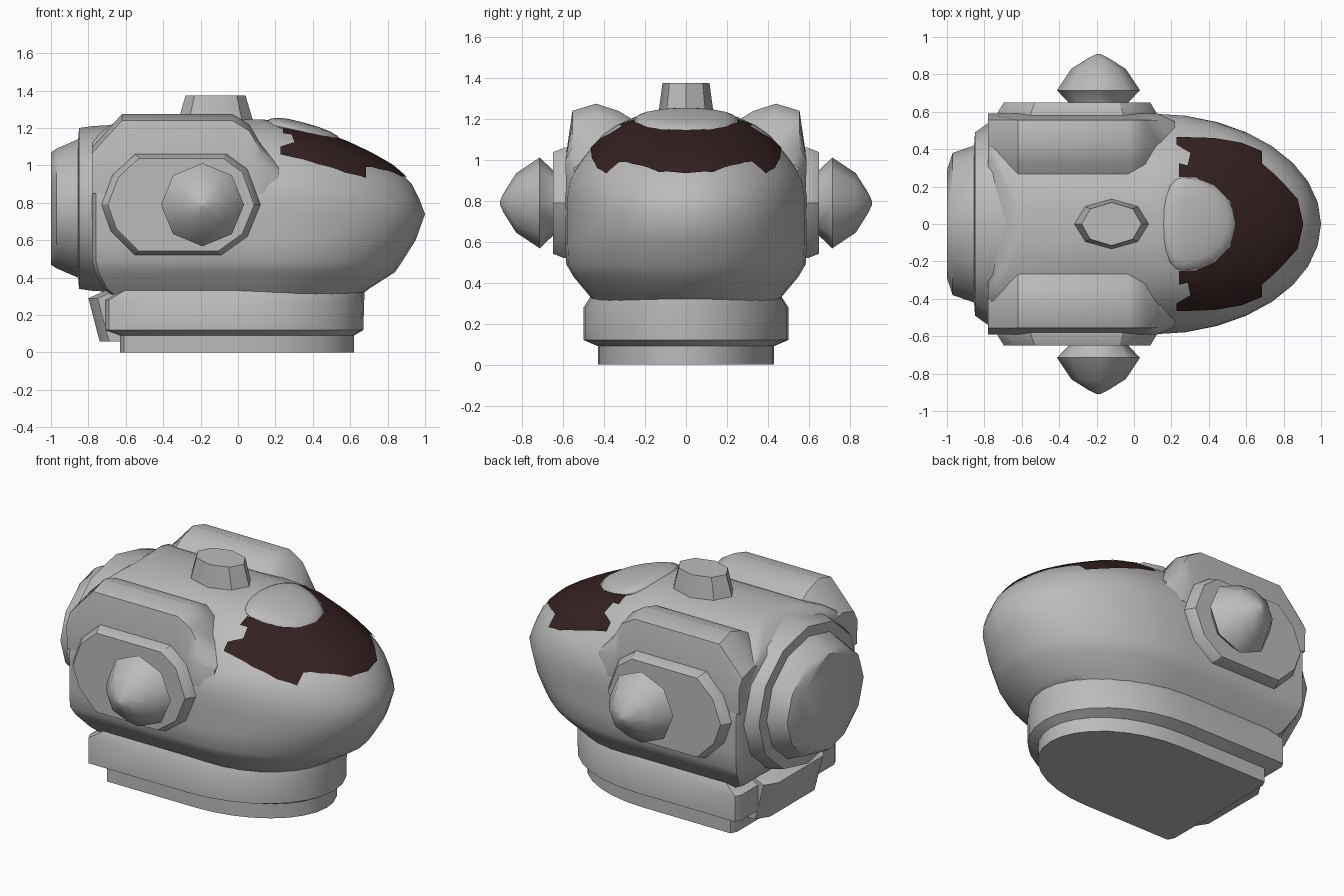
import bpy, bmesh, math
from mathutils import Vector, Matrix
from mathutils.bvhtree import BVHTree
from mathutils.geometry import delaunay_2d_cdt

if "Cube" in bpy.data.objects:
    bpy.data.objects.remove(bpy.data.objects["Cube"])


def material(name, rgb):
    m = bpy.data.materials.new(name)
    m.diffuse_color = (*rgb, 1)
    m.use_nodes = True
    m.node_tree.nodes["Principled BSDF"].inputs["Base Color"].default_value = m.diffuse_color
    return m


GREY = material("grey", (0.5, 0.5, 0.5))
DARK = material("dark_maroon", (0.035, 0.015, 0.015))


def make(name, bm, mat=GREY, angle=40):
    me = bpy.data.meshes.new(name)
    bm.to_mesh(me)
    bm.free()
    me.materials.append(mat)
    ob = bpy.data.objects.new(name, me)
    bpy.context.collection.objects.link(ob)
    bpy.ops.object.select_all(action='DESELECT')
    ob.select_set(True)
    bpy.context.view_layer.objects.active = ob
    bpy.ops.object.shade_smooth_by_angle(angle=math.radians(angle))
    return ob


def loft(rings):
    """Skin a list of equal-length closed rings and cap both ends."""
    bm = bmesh.new()
    vs = [[bm.verts.new(p) for p in r] for r in rings]
    n = len(vs[0])
    for a, b in zip(vs, vs[1:]):
        for i in range(n):
            j = (i + 1) % n
            bm.faces.new((a[i], a[j], b[j], b[i]))
    bm.faces.new(vs[0])
    bm.faces.new(vs[-1])
    bmesh.ops.recalc_face_normals(bm, faces=bm.faces)
    return bm


def d_ring(z, back, w, front, s=0.1, n=16):
    """Plan outline: square at the back, half ellipse at the front."""
    pts = [(s + (front - s) * math.cos(t), w * math.sin(t), z)
           for t in (math.pi * (i / n - 0.5) for i in range(n + 1))]
    mid = (s + back) / 2
    return pts + [(mid, w, z), (back + 0.02, w, z), (back, w - 0.04, z), (back, 0, z),
                  (back, 0.04 - w, z), (back + 0.02, -w, z), (mid, -w, z)]


def circle(n, ra, rb):
    return [(ra * math.cos(2 * math.pi * i / n), rb * math.sin(2 * math.pi * i / n))
            for i in range(n)]


# Main shell: z, back x, half width, front x
shell = [(0.31, -0.68, 0.45, 0.66), (0.34, -0.72, 0.475, 0.70), (0.43, -0.765, 0.55, 0.84),
         (0.49, -0.78, 0.585, 0.88), (0.60, -0.78, 0.59, 0.95), (0.74, -0.78, 0.59, 1.0),
         (0.82, -0.78, 0.59, 0.97), (0.90, -0.78, 0.575, 0.93), (0.95, -0.78, 0.55, 0.88),
         (1.00, -0.78, 0.515, 0.82), (1.06, -0.78, 0.465, 0.715), (1.12, -0.78, 0.41, 0.59),
         (1.17, -0.74, 0.34, 0.46), (1.21, -0.69, 0.25, 0.32), (1.235, -0.65, 0.16, 0.2),
         (1.245, -0.62, 0.07, 0.14)]
bm = loft([d_ring(*r) for r in shell])
tree = BVHTree.FromBMesh(bm)
make("shell", bm)

# Neck collar and base
collar = [(0.0, -0.63, 0.43, 0.62), (0.09, -0.63, 0.43, 0.62), (0.12, -0.71, 0.50, 0.67),
          (0.28, -0.71, 0.50, 0.675), (0.335, -0.62, 0.465, 0.675), (0.40, -0.6, 0.44, 0.66)]
make("collar", loft([d_ring(*r, s=0.0) for r in collar]))

# Block on the back of the collar
block = [(-0.62, 0.06), (-0.74, 0.06), (-0.80, 0.29), (-0.69, 0.34), (-0.6, 0.34)]
make("collar_block", loft([[(x + d, y, z) for x, z in block]
                           for y, d in ((-0.3, 0.05), (-0.22, 0), (0.22, 0), (0.3, 0.05))]))

# Round pack on the back: x, y radius, z radius
pack = [(-0.62, 0.56, 0.45), (-0.78, 0.54, 0.44), (-0.85, 0.49, 0.43), (-0.855, 0.42, 0.37),
        (-0.97, 0.38, 0.32), (-1.0, 0.29, 0.30)]
make("back_pack", loft([[(x, y, 0.77 + z) for y, z in circle(12, ry, rz)]
                        for x, ry, rz in pack]), angle=35)

# Side ridges, ear plates and ear knobs
ridge = [(-0.78, 1.10), (-0.62, 1.275), (-0.03, 1.275), (0.06, 1.22), (0.13, 1.10), (0.22, 1.02)]
plate = [(-0.55, 1.06), (-0.06, 1.06), (0.05, 0.98), (0.12, 0.79), (0.05, 0.62),
         (-0.09, 0.52), (-0.55, 0.52), (-0.68, 0.65), (-0.73, 0.79), (-0.67, 0.95)]
knob = [(0.60, 0.15), (0.65, 0.16), (0.715, 0.222), (0.83, 0.145), (0.89, 0.05), (0.91, 0.008)]
for side, s in (("right", -1), ("left", 1)):
    rings = []
    for x, t in ridge:
        prof = [(0.585, 0.85), (0.59, min(1.0, t - 0.06)), (0.555, t - 0.035),
                (0.44, t), (0.33, t - 0.035), (0.24, t - 0.09), (0.24, 0.85)]
        k = 0.93 if x > 0.2 else 1
        rings.append([(x, s * y * k, z) for y, z in prof])
    make(side + "_ridge", loft(rings))
    make(side + "_ear_plate", loft(
        [[(-0.3 + (x + 0.3) * k, s * y, 0.79 + (z - 0.79) * k) for x, z in plate]
         for y, k in ((0.52, 1), (0.595, 1), (0.65, 0.92))]), angle=30)
    make(side + "_ear_knob", loft(
        [[(-0.19 + x, s * y, 0.79 + z) for x, z in circle(8, r, r)] for y, r in knob]), angle=60)

# Top knob
make("top_knob", loft([[(-0.12 + x, y, z) for x, y in circle(8, rx, ry)]
                       for z, rx, ry in ((1.18, 0.215, 0.14), (1.24, 0.2, 0.133),
                                         (1.375, 0.16, 0.115))]))

# Brow above the visor: a flattened ellipsoid, shortened at the back
bm = bmesh.new()
bmesh.ops.create_uvsphere(bm, u_segments=20, v_segments=10, radius=1)
for v in bm.verts:
    v.co.x *= 0.29 if v.co.x > 0 else 0.12
    v.co.y *= 0.25
    v.co.z *= 0.05
bm.transform(Matrix.Translation((0.26, 0, 1.2)) @ Matrix.Rotation(math.radians(12), 4, 'Y'))
make("brow", bm, angle=60)

# Visor: plan outline with notches, draped over the shell
half = [(0.9, 0), (0.87, 0.13), (0.8, 0.21), (0.75, 0.26), (0.68, 0.32), (0.68, 0.385),
        (0.57, 0.43), (0.42, 0.455), (0.225, 0.46), (0.225, 0.42), (0.3, 0.375),
        (0.285, 0.31), (0.24, 0.32), (0.24, 0.25), (0.33, 0.245), (0.43, 0.2),
        (0.51, 0.12), (0.54, 0)]
loop = [Vector(p) for p in half + [(x, -y) for x, y in half[-2:0:-1]]]
outline = []
for a, b in zip(loop, loop[1:] + loop[:1]):
    k = max(1, round((b - a).length / 0.04))
    outline += [a.lerp(b, i / k) for i in range(k)]
n = len(outline)
grid = [Vector((0.22 + 0.04 * i, -0.44 + 0.04 * j)) for i in range(18) for j in range(23)]
verts, _, faces, *_ = delaunay_2d_cdt(outline + grid, [], [list(range(n))], 1, 1e-5)
bm = bmesh.new()
used = {i for f in faces for i in f}
drape = {}
for i in used:
    hit, nor, *_ = tree.ray_cast(Vector((verts[i].x, verts[i].y, 3)), Vector((0, 0, -1)))
    drape[i] = bm.verts.new(hit + nor * 0.008)
for f in faces:
    bm.faces.new([drape[i] for i in f])
bmesh.ops.recalc_face_normals(bm, faces=bm.faces)
if sum(f.normal.z for f in bm.faces) < 0:
    bmesh.ops.reverse_faces(bm, faces=bm.faces)
make("visor", bm, DARK, 60)
